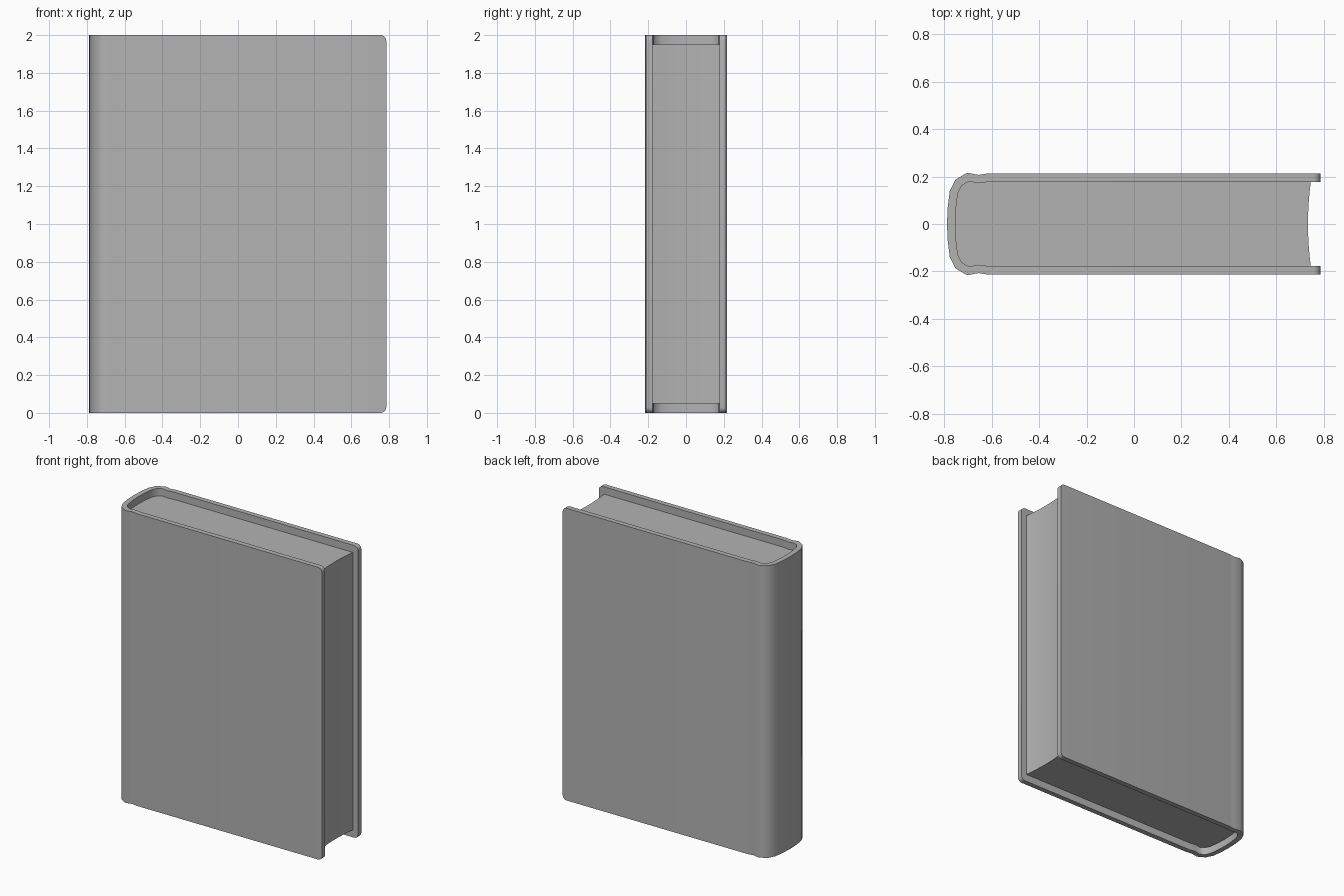
import bpy, bmesh, math

cube = bpy.data.objects.get("Cube")
if cube:
    bpy.data.objects.remove(cube, do_unlink=True)

HEIGHT = 2.0
EDGE = 0.785      # fore edge of the boards
BOARD = 0.035     # board thickness
RADIUS = 0.03     # rounded board corners
RECESS = 0.05     # pages sit below the cover ends

grey = bpy.data.materials.new("plain grey")
grey.use_nodes = True
colour = (0.45, 0.45, 0.45, 1.0)
grey.diffuse_color = colour
grey.node_tree.nodes["Principled BSDF"].inputs["Base Color"].default_value = colour


def make_object(name, bm):
    mesh = bpy.data.meshes.new(name)
    bm.to_mesh(mesh)
    bm.free()
    mesh.materials.append(grey)
    obj = bpy.data.objects.new(name, mesh)
    bpy.context.collection.objects.link(obj)
    bpy.ops.object.select_all(action="DESELECT")
    obj.select_set(True)
    bpy.context.view_layer.objects.active = obj
    return obj


def mirrored(half):
    """Continue a profile across y = 0; its last point lies on the axis."""
    return half + [(p[0], -p[1], *p[2:]) for p in reversed(half[:-1])]


# Cover: one bent sheet of (x, y, corner inset) columns, thickened inwards
half = []
for i in range(6):
    a = math.pi / 2 * i / 5
    half.append((EDGE - RADIUS * (1 - math.cos(a)), 0.213, RADIUS * (1 - math.sin(a))))
half += [(x, y, 0.0) for x, y in (
    (-0.615, 0.213), (-0.655, 0.207), (-0.703, 0.216),
    (-0.752, 0.187), (-0.776, 0.14), (-0.785, 0.07), (-0.788, 0.0))]

bm = bmesh.new()
columns = [(bm.verts.new((x, y, inset)), bm.verts.new((x, y, HEIGHT - inset)))
           for x, y, inset in mirrored(half)]
for (a, b), (c, d) in zip(columns, columns[1:]):
    bm.faces.new((a, c, d, b))
cover = make_object("cover", bm)
solid = cover.modifiers.new("thickness", "SOLIDIFY")
solid.thickness = BOARD
solid.offset = -1
solid.use_even_offset = True
bpy.ops.object.modifier_apply(modifier=solid.name)
bpy.ops.object.shade_smooth_by_angle(angle=math.radians(42))

# Page block: follows the inside of the cover, with a hollow fore edge
page_half = [(0.745, 0.179), (-0.615, 0.179), (-0.655, 0.173), (-0.698, 0.181),
             (-0.728, 0.165), (-0.742, 0.132), (-0.751, 0.068), (-0.754, 0.0)]
outline = mirrored(page_half)
for i in range(1, 8):
    t = -1 + i / 4
    outline.append((0.745 - 0.012 * (1 - t * t), 0.179 * t))

bm = bmesh.new()
base = bm.faces.new([bm.verts.new((x, y, RECESS)) for x, y in outline])
top = bmesh.ops.extrude_face_region(bm, geom=[base])
bmesh.ops.translate(bm, vec=(0, 0, HEIGHT - 2 * RECESS),
                    verts=[v for v in top["geom"] if isinstance(v, bmesh.types.BMVert)])
bmesh.ops.recalc_face_normals(bm, faces=bm.faces)
make_object("pages", bm)
bpy.ops.object.shade_smooth_by_angle(angle=math.radians(42))
